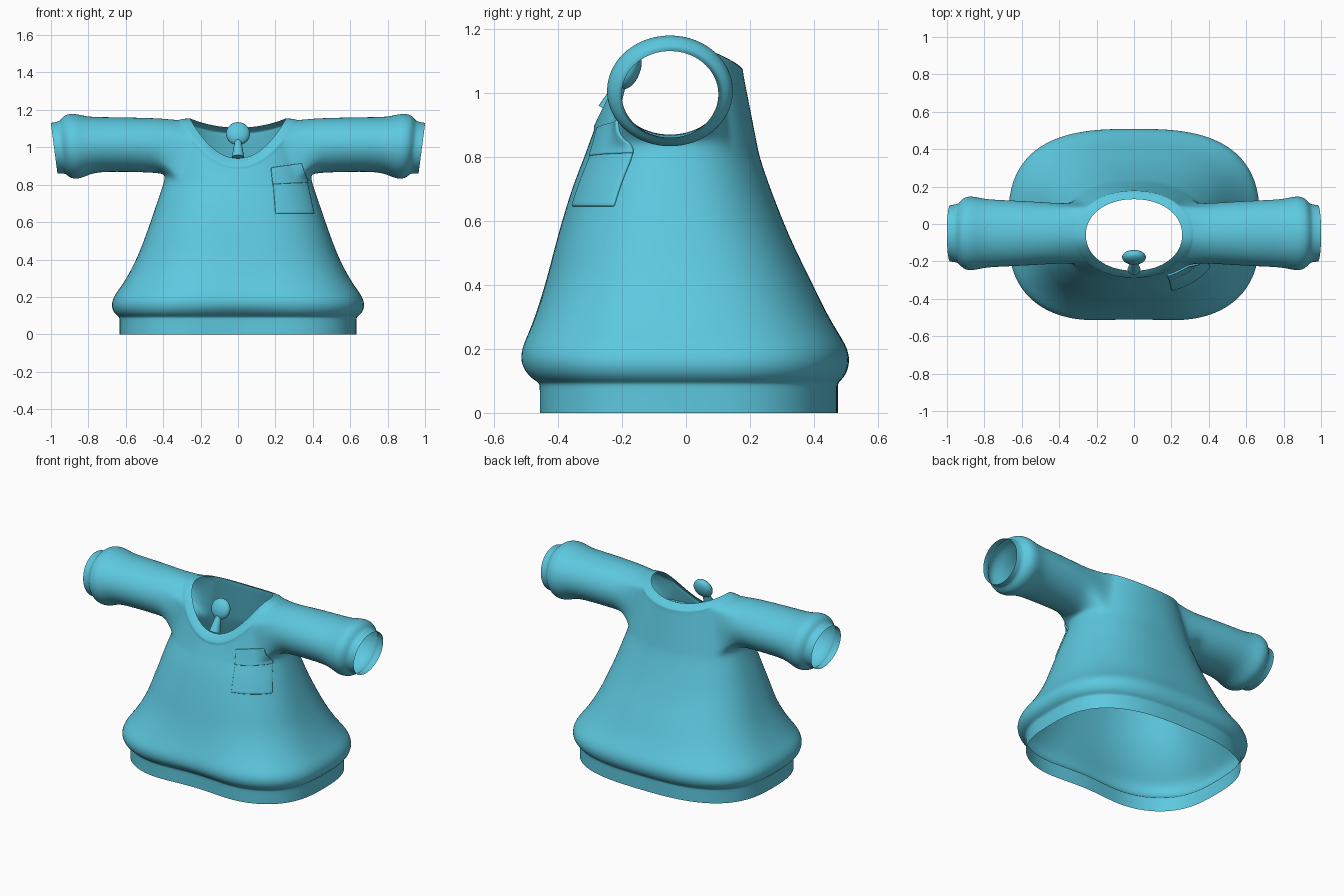
import bpy, bmesh, math
from mathutils import Vector

if "Cube" in bpy.data.objects:
    bpy.data.objects.remove(bpy.data.objects["Cube"])

N = 48            # columns around the torso
ARM = 5           # armhole half width in columns
teal = bpy.data.materials.new("teal_cloth")
teal.diffuse_color = (0.11, 0.58, 0.74, 1)
teal.use_nodes = True
teal.node_tree.nodes["Principled BSDF"].inputs["Base Color"].default_value = teal.diffuse_color


def power(v, e):
    return math.copysign(abs(v) ** e, v)


def ring(hx, yf, yb, n, zfun, dent=0.0):
    """Rounded-rectangle ring with a different front and back depth."""
    pts, cy = [], (yf + yb) / 2
    for i in range(N):
        a = 2 * math.pi * i / N
        c, s = math.cos(a), math.sin(a)
        x = hx * power(c, 2 / n)
        y = cy + (yb - yf) / 2 * power(s, 2 / n)
        if s < 0:
            y += dent * math.exp(-(x / 0.25) ** 2)
        pts.append(Vector((x, y, zfun(s))))
    return pts


def finish(ob, subsurf=0):
    ob.data.materials.append(teal)
    for p in ob.data.polygons:
        p.use_smooth = True
    if subsurf:
        m = ob.modifiers.new("smooth", 'SUBSURF')
        m.levels = m.render_levels = subsurf
    return ob


def make_object(name, bm):
    me = bpy.data.meshes.new(name)
    bm.to_mesh(me)
    bm.free()
    ob = bpy.data.objects.new(name, me)
    bpy.context.collection.objects.link(ob)
    return ob


# Torso rings: z, half width, front y, back y, roundness, front dent
profile = [
    (0.000, .635, -.49, .475, 2.8, .05), (0.045, .635, -.49, .475, 2.8, .05),
    (0.083, .635, -.49, .475, 2.8, .05), (0.095, .637, -.492, .476, 2.8, .05),
    (0.110, .662, -.518, .495, 2.8, .045), (0.150, .680, -.54, .513, 2.8, .03),
    (0.200, .668, -.538, .508, 2.8, .03), (0.250, .630, -.51, .476, 2.7, .02),
    (0.320, .585, -.475, .435, 2.6, .01), (0.420, .535, -.435, .388, 2.5, 0),
    (0.520, .497, -.41, .337, 2.5, 0), (0.620, .462, -.382, .295, 2.4, 0),
    (0.720, .428, -.35, .257, 2.4, 0), (0.800, .400, -.318, .23, 2.3, 0)]
rings = [ring(hx, yf, yb, n, lambda s, z=z: z, d) for z, hx, yf, yb, n, d in profile]


def neck_z(side, front, back):
    return lambda s: side - (side - (front if s < 0 else back)) * s * s


# Yoke up to the collar seam, then the collar band and the V neckline
low = rings[-1]
seam = ring(.315, -.287, .178, 2.1, neck_z(1.145, .885, 1.065))
neck = ring(.258, -.25, .133, 2.1, neck_z(1.155, .94, 1.105))
base = len(rings) - 1
for k in range(1, 8):
    rings.append([a.lerp(b, k / 7) for a, b in zip(low, seam)])
mid = Vector((0, -.055, 0))
for t, puff in ((.12, .008), (.55, .008), (1, 0)):
    row = []
    for a, b in zip(seam, neck):
        p = a.lerp(b, t)
        out = Vector((p.x, p.y - mid.y, .1)).normalized()
        row.append(p + out * puff)
    rings.append(row)

bm = bmesh.new()
grid = [[bm.verts.new(p) for p in r] for r in rings]
k0, k1 = base + 1, base + 7       # armhole rows


def in_armhole(k, i):
    if not k0 <= k < k1:
        return False
    return any((i - c + ARM) % N < 2 * ARM for c in (0, N // 2))


for k in range(len(grid) - 1):
    for i in range(N):
        if not in_armhole(k, i):
            j = (i + 1) % N
            bm.faces.new((grid[k][i], grid[k][j], grid[k + 1][j], grid[k + 1][i]))

# Sleeves: x, centre z, z radius, y radius
sleeve = [(.41, 1.008, .147, .162), (.50, 1.012, .146, .168), (.62, 1.015, .146, .175),
          (.74, 1.015, .147, .18), (.80, 1.010, .155, .185), (.84, 1.007, .169, .194),
          (.875, 1.006, .176, .2), (.91, 1.004, .17, .192), (.93, 1.0, .15, .17),
          (.94, 1.0, .141, .159), (.96, .997, .138, .154), (.983, .995, .136, .152)]
border = ([(k0, j) for j in range(0, ARM)] + [(k, ARM) for k in range(k0, k1)]
          + [(k1, j) for j in range(ARM, -ARM, -1)]
          + [(k, -ARM) for k in range(k1, k0, -1)]
          + [(k0, j) for j in range(-ARM, 0)])
M = len(border)
for side in (1, -1):
    prev = [grid[k][(j if side > 0 else N // 2 - j) % N] for k, j in border]
    for x, cz, rz, ry in sleeve:
        cur = []
        for i in range(M):
            a = 2 * math.pi * i / M - math.pi / 2
            dz = rz * math.sin(a)
            lean = .13 * dz * max(0, (x - .7) / .28)
            cur.append(bm.verts.new((side * (x + lean), -.05 + ry * math.cos(a), cz + dz)))
        for i in range(M):
            j = (i + 1) % M
            bm.faces.new((prev[i], prev[j], cur[j], cur[i]))
        prev = cur
loose = [v for v in bm.verts if not v.link_faces]
bmesh.ops.delete(bm, geom=loose, context='VERTS')
bmesh.ops.recalc_face_normals(bm, faces=bm.faces)
shirt = finish(make_object("shirt_body", bm), 2)


# Chest pocket and its flap, projected onto the front of the shirt
def patch(name, corners, thick):
    bm = bmesh.new()
    bl, br, tr, tl = [Vector((x, -.7, z)) for x, z in corners]
    n = 14
    g = [[bm.verts.new(bl.lerp(br, i / n).lerp(tl.lerp(tr, i / n), k / n))
          for i in range(n + 1)] for k in range(n + 1)]
    for k in range(n):
        for i in range(n):
            bm.faces.new((g[k][i], g[k][i + 1], g[k + 1][i + 1], g[k + 1][i]))
    ob = finish(make_object(name, bm))
    w = ob.modifiers.new("wrap", 'SHRINKWRAP')
    w.target = shirt
    w.wrap_method = 'PROJECT'
    w.use_project_x = w.use_project_z = False
    w.use_project_y = True
    w.use_positive_direction, w.use_negative_direction = True, False
    s = ob.modifiers.new("thickness", 'SOLIDIFY')
    s.thickness, s.offset = thick, 0
    b = ob.modifiers.new("soft_edge", 'BEVEL')
    b.width, b.segments = .004, 2


patch("pocket", ((.20, .645), (.405, .645), (.36, .85), (.185, .83)), .014)
patch("pocket_flap", ((.185, .80), (.37, .81), (.34, .915), (.175, .89)), .02)

# Fastener: tapered stem with a flattened round knob
foot, top = Vector((0, -.242, .945)), Vector((0, -.195, 1.05))
bpy.ops.mesh.primitive_cone_add(vertices=24, radius1=.034, radius2=.014,
                                depth=(top - foot).length, location=(foot + top) / 2)
stem = bpy.context.object
stem.name = "fastener_stem"
stem.rotation_euler = (top - foot).to_track_quat('Z', 'Y').to_euler()
finish(stem)
bpy.ops.object.shade_smooth_by_angle()
bpy.ops.mesh.primitive_uv_sphere_add(segments=32, ring_count=16, radius=.064,
                                     location=(0, -.178, 1.073))
knob = bpy.context.object
knob.name = "fastener_knob"
knob.scale = (1, .55, 1)
knob.rotation_euler = (math.radians(-20), 0, 0)
finish(knob)
